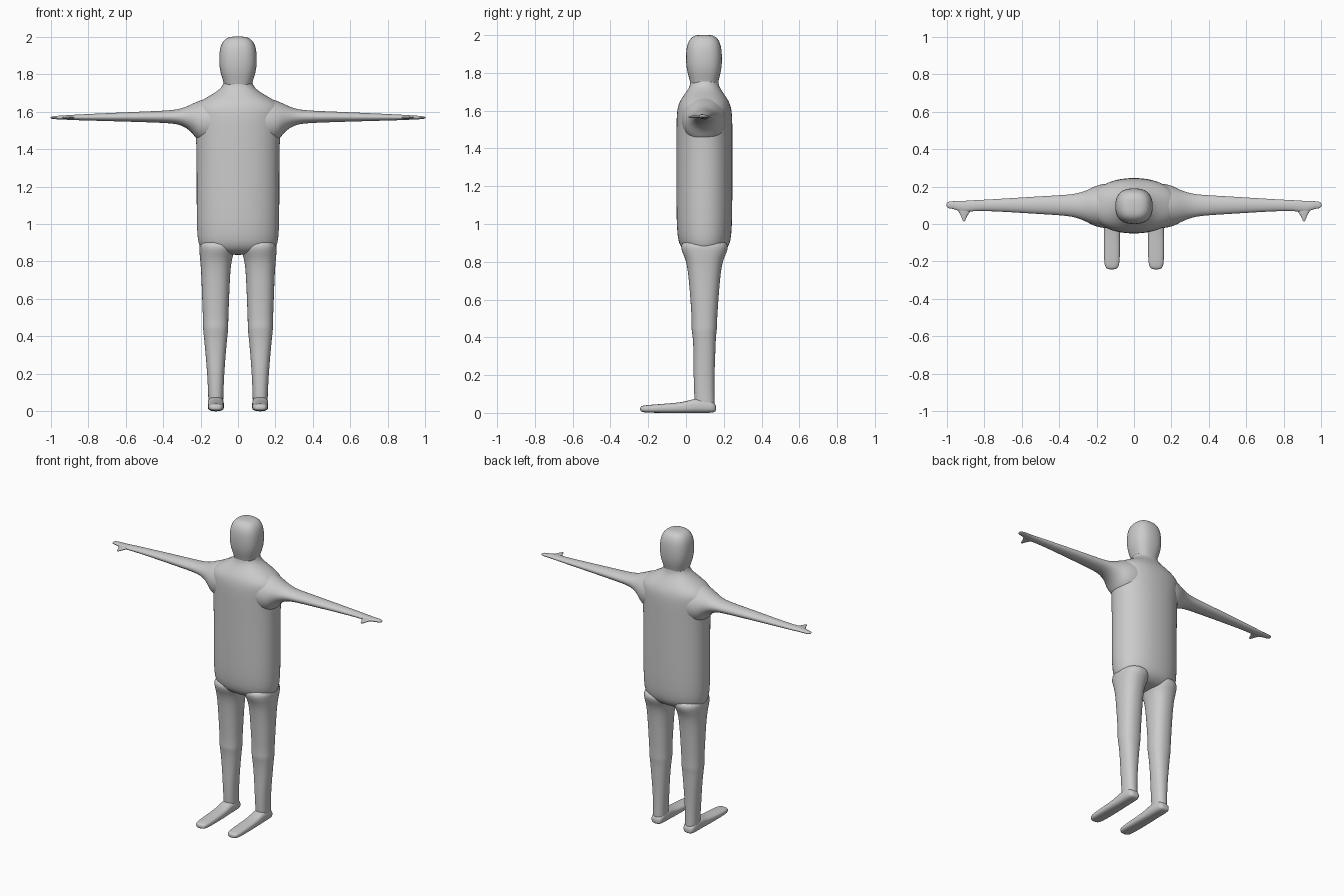
import bpy, bmesh, math

skin = bpy.data.materials.new("plain grey")
skin.diffuse_color = (0.6, 0.6, 0.6, 1)
SIDES = 16


def loft(name, axis, rings, power=2.0, mirror=False):
    """Skin rings of (position, min_a, max_a, min_b, max_b) along an axis."""
    bm = bmesh.new()
    grow = 1.026  # makes up for subdivision shrinkage
    loops = []
    for t, a0, a1, b0, b1 in rings:
        loop = []
        for i in range(SIDES):
            ang = 2 * math.pi * (i + 0.5) / SIDES
            c, s = math.cos(ang), math.sin(ang)
            a = (a0 + a1) / 2 + grow * (a1 - a0) / 2 * math.copysign(abs(c) ** (2 / power), c)
            b = (b0 + b1) / 2 + grow * (b1 - b0) / 2 * math.copysign(abs(s) ** (2 / power), s)
            co = {"x": (t, a, b), "y": (a, t, b), "z": (a, b, t)}[axis]
            loop.append(bm.verts.new(co))
        loops.append(loop)
    for low, high in zip(loops, loops[1:]):
        for i in range(SIDES):
            j = (i + 1) % SIDES
            bm.faces.new((low[i], low[j], high[j], high[i]))
    bm.faces.new(loops[0])
    bm.faces.new(loops[-1])
    bmesh.ops.recalc_face_normals(bm, faces=bm.faces)
    for f in bm.faces:
        f.smooth = True
    mesh = bpy.data.meshes.new(name)
    bm.to_mesh(mesh)
    bm.free()
    mesh.materials.append(skin)
    ob = bpy.data.objects.new(name, mesh)
    bpy.context.collection.objects.link(ob)
    if mirror:
        m = ob.modifiers.new("Mirror", "MIRROR")
        m.use_mirror_merge = False
    sub = ob.modifiers.new("Subdivision", "SUBSURF")
    sub.levels = sub.render_levels = 2
    return ob


# torso with sloping shoulders and neck (x range, y range per height)
loft("torso", "z", [
    (0.835, -0.12, 0.12, 0.04, 0.16), (0.85, -0.18, 0.18, 0.0, 0.195),
    (0.88, -0.208, 0.208, -0.032, 0.228), (0.95, -0.22, 0.22, -0.05, 0.244),
    (1.2, -0.22, 0.22, -0.05, 0.245), (1.45, -0.22, 0.22, -0.05, 0.245),
    (1.57, -0.235, 0.235, -0.05, 0.245), (1.62, -0.24, 0.24, -0.043, 0.238),
    (1.655, -0.205, 0.205, -0.03, 0.224), (1.69, -0.14, 0.14, -0.005, 0.2),
    (1.725, -0.088, 0.088, 0.02, 0.175), (1.76, -0.073, 0.073, 0.025, 0.17),
    (1.8, -0.07, 0.07, 0.03, 0.165)], power=2.2)

# head
loft("head", "z", [
    (1.72, -0.07, 0.07, 0.028, 0.165), (1.755, -0.075, 0.075, 0.022, 0.17),
    (1.79, -0.088, 0.088, 0.011, 0.181), (1.84, -0.1, 0.1, 0.001, 0.19),
    (1.91, -0.1, 0.1, 0.0, 0.19), (1.96, -0.091, 0.091, 0.009, 0.181),
    (1.993, -0.066, 0.066, 0.032, 0.16), (2.002, -0.03, 0.03, 0.065, 0.125)], power=2.5)

# arms ending in flat mitten hands (y range, z range per x)
loft("arms", "x", [
    (0.05, -0.02, 0.215, 1.44, 1.685), (0.15, -0.026, 0.22, 1.42, 1.678),
    (0.215, -0.01, 0.2, 1.44, 1.655), (0.245, 0.008, 0.182, 1.492, 1.641),
    (0.3, 0.033, 0.163, 1.529, 1.616), (0.36, 0.045, 0.155, 1.539, 1.606),
    (0.5, 0.053, 0.148, 1.544, 1.601), (0.7, 0.066, 0.135, 1.55, 1.592),
    (0.85, 0.072, 0.127, 1.554, 1.585), (0.9, 0.062, 0.124, 1.556, 1.582),
    (0.935, 0.068, 0.122, 1.558, 1.58), (0.965, 0.082, 0.122, 1.559, 1.578),
    (0.99, 0.083, 0.12, 1.561, 1.575), (1.002, 0.092, 0.112, 1.564, 1.572)], mirror=True)

# thumbs (x range, z range per y)
loft("thumbs", "y", [
    (0.095, 0.87, 0.945, 1.56, 1.578), (0.066, 0.873, 0.938, 1.56, 1.577),
    (0.048, 0.89, 0.926, 1.56, 1.575), (0.025, 0.899, 0.917, 1.561, 1.573),
    (0.013, 0.903, 0.913, 1.563, 1.57)], mirror=True)

# legs with a slight knee bulge
loft("legs", "z", [
    (0.01, 0.078, 0.16, 0.05, 0.155), (0.06, 0.08, 0.157, 0.045, 0.15),
    (0.2, 0.074, 0.164, 0.04, 0.15), (0.32, 0.065, 0.174, 0.041, 0.155),
    (0.41, 0.056, 0.183, 0.036, 0.158), (0.445, 0.052, 0.187, 0.028, 0.164),
    (0.48, 0.053, 0.186, 0.032, 0.163), (0.6, 0.048, 0.191, 0.024, 0.171),
    (0.75, 0.042, 0.196, 0.012, 0.183), (0.82, 0.032, 0.203, -0.003, 0.198),
    (0.86, 0.016, 0.206, -0.025, 0.222), (0.92, 0.01, 0.206, -0.03, 0.225)],
    power=2.3, mirror=True)

# feet (x range, z range per y)
loft("feet", "y", [
    (-0.243, 0.1, 0.138, 0.01, 0.03), (-0.232, 0.083, 0.153, 0.004, 0.038),
    (-0.2, 0.076, 0.16, 0.001, 0.042), (-0.1, 0.075, 0.161, 0.0, 0.049),
    (0.0, 0.076, 0.161, 0.0, 0.058), (0.045, 0.076, 0.161, 0.0, 0.078),
    (0.12, 0.077, 0.161, 0.0, 0.075), (0.148, 0.083, 0.155, 0.003, 0.055),
    (0.16, 0.097, 0.141, 0.01, 0.04)], power=2.8, mirror=True)
